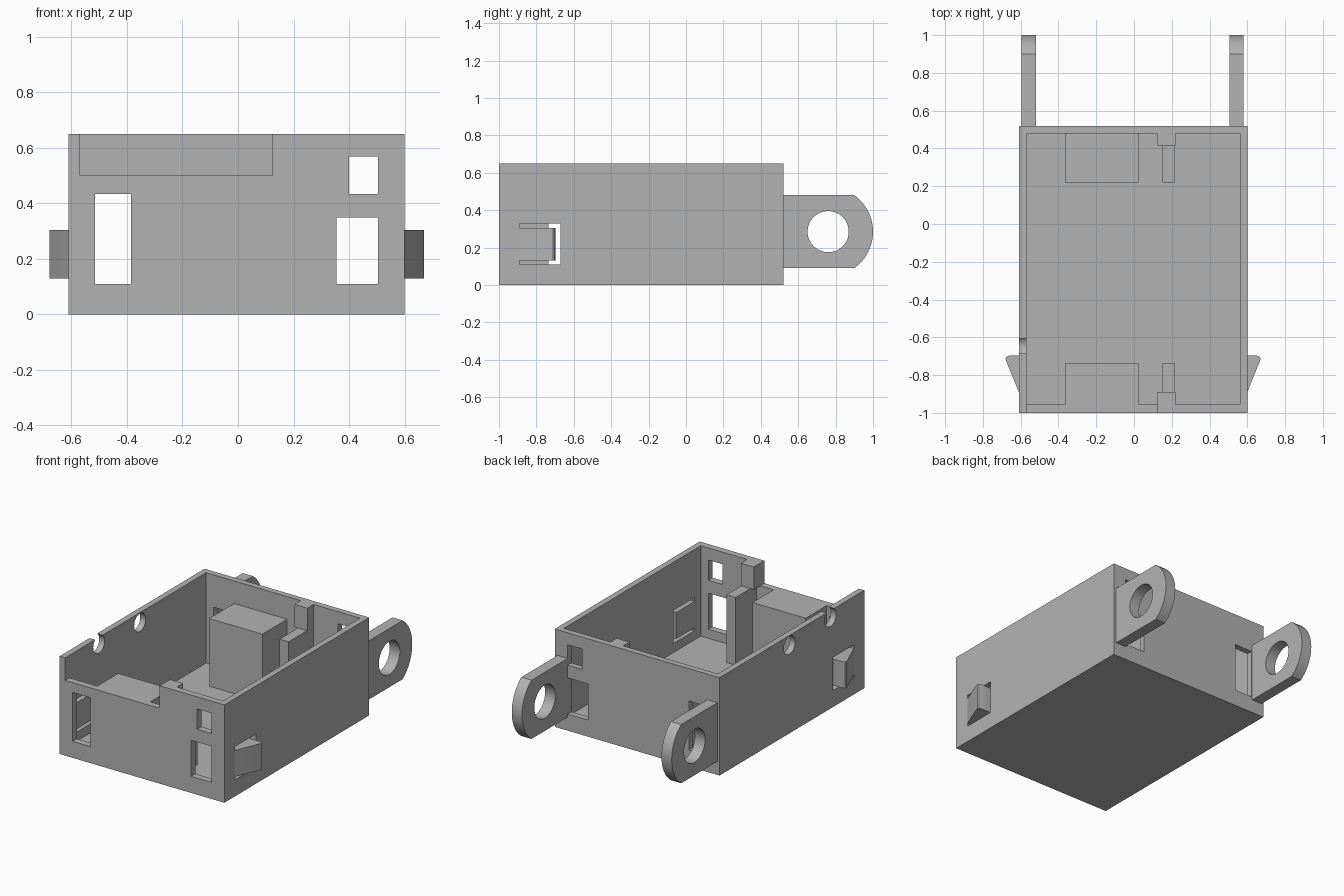
import bpy, bmesh, math
from mathutils import Vector

if "Cube" in bpy.data.objects:
    bpy.data.objects.remove(bpy.data.objects["Cube"], do_unlink=True)

grey = bpy.data.materials.new("plain grey")
grey.use_nodes = True
colour = (0.45, 0.45, 0.45, 1)
grey.diffuse_color = colour
grey.node_tree.nodes["Principled BSDF"].inputs["Base Color"].default_value = colour

MID = -0.005  # mirror plane of the housing


def prism(name, outline, axis, lo, hi):
    """Extrude a 2D outline along x (outline is y, z) or z (outline is x, y)."""
    place = (lambda a, b: (lo, a, b)) if axis == "x" else (lambda a, b: (a, b, lo))
    step = Vector((hi - lo, 0, 0)) if axis == "x" else Vector((0, 0, hi - lo))
    bm = bmesh.new()
    face = bm.faces.new([bm.verts.new(place(a, b)) for a, b in outline])
    top = bmesh.ops.extrude_face_region(bm, geom=[face])["geom"]
    bmesh.ops.translate(bm, vec=step, verts=[v for v in top if isinstance(v, bmesh.types.BMVert)])
    bmesh.ops.recalc_face_normals(bm, faces=bm.faces)
    mesh = bpy.data.meshes.new(name)
    bm.to_mesh(mesh)
    bm.free()
    mesh.materials.append(grey)
    ob = bpy.data.objects.new(name, mesh)
    bpy.context.collection.objects.link(ob)
    return ob


def box(name, x, y, z):
    outline = [(x[0], y[0]), (x[1], y[0]), (x[1], y[1]), (x[0], y[1])]
    return prism(name, outline, "z", z[0], z[1])


def arc(y, z, r, start, end, n):
    angles = [start + (end - start) * i / n for i in range(n + 1)]
    return [(y + r * math.cos(a), z + r * math.sin(a)) for a in angles]


def round_cutter(y, z, r, lo, hi):
    return prism("hole_cutter", arc(y, z, r, 0, math.tau, 48)[:-1], "x", lo, hi)


def cut(ob, cutter):
    cutter.hide_render = True
    mod = ob.modifiers.new("cut", "BOOLEAN")
    mod.operation, mod.solver, mod.object = "DIFFERENCE", "EXACT", cutter
    bpy.context.view_layer.objects.active = ob
    bpy.ops.object.modifier_apply(modifier=mod.name)
    bpy.data.objects.remove(cutter, do_unlink=True)


def smooth(ob):
    bpy.ops.object.select_all(action="DESELECT")
    ob.select_set(True)
    bpy.context.view_layer.objects.active = ob
    bpy.ops.object.shade_smooth_by_angle(angle=math.radians(25))


# Open-topped housing
FLOOR, LEDGE, TOP = 0.05, 0.5, 0.65
FRONT, BACK = -0.955, 0.48  # inner wall faces
housing = box("housing", (-0.61, 0.6), (-1, 0.52), (0, TOP))
cut(housing, box("cavity", (-0.57, 0.56), (FRONT, BACK), (FLOOR, 1)))
cut(housing, box("lowered_front", (-0.57, 0.125), (-1.1, -0.9), (LEDGE, 1)))

# Windows through the front and back walls
for x, z in [((-0.515, -0.385), (0.11, 0.435)),
             ((0.4, 0.505), (0.435, 0.57)),
             ((0.355, 0.505), (0.11, 0.35))]:
    cut(housing, box("window", x, (-1.1, 0.6), z))

# Clip slots through both sides, cable holes in one side
cut(housing, box("clip_slot", (-0.8, 0.8), (-0.89, -0.67), (0.11, 0.33)))
for y, z in [(-0.645, 0.605), (-0.215, 0.585)]:
    cut(housing, round_cutter(y, z, 0.06, -0.7, -0.5))
smooth(housing)

# Inner supports at each end: block, rail and tab
for end, wall, inward in [("front", FRONT, 1), ("back", BACK, -1)]:
    def depth(d):
        return sorted((wall, wall + inward * d))
    reach = 0.22 if end == "front" else 0.26
    box(end + "_block", (-0.365, 0.025), depth(reach), (FLOOR, LEDGE))
    box(end + "_rail", (0.15, 0.217), depth(reach), (FLOOR, LEDGE))
    box(end + "_tab", (0.125, 0.22), depth(0.065), (LEDGE, TOP))

# Snap clips: tongue with a barbed wedge
clip = [(0.565, -0.89), (0.605, -0.89), (0.672, -0.725), (0.675, -0.712),
        (0.67, -0.702), (0.655, -0.697), (0.605, -0.697), (0.565, -0.697)]
for side, s in [("left", 1), ("right", -1)]:
    ob = prism(side + "_clip", [(MID + s * x, y) for x, y in clip], "z", 0.13, 0.305)
    smooth(ob)

# Mounting lugs with round ends and holes
half = math.asin(0.195 / 0.24)
outline = [(0.52, 0.48), (0.52, 0.09)] + arc(0.76, 0.285, 0.24, -half, half, 20)
for side, lo, hi in [("left", 0.505, 0.58), ("right", -0.595, -0.52)]:
    lug = prism(side + "_lug", outline, "x", lo, hi)
    cut(lug, round_cutter(0.76, 0.285, 0.11, lo - 0.1, hi + 0.1))
    smooth(lug)
